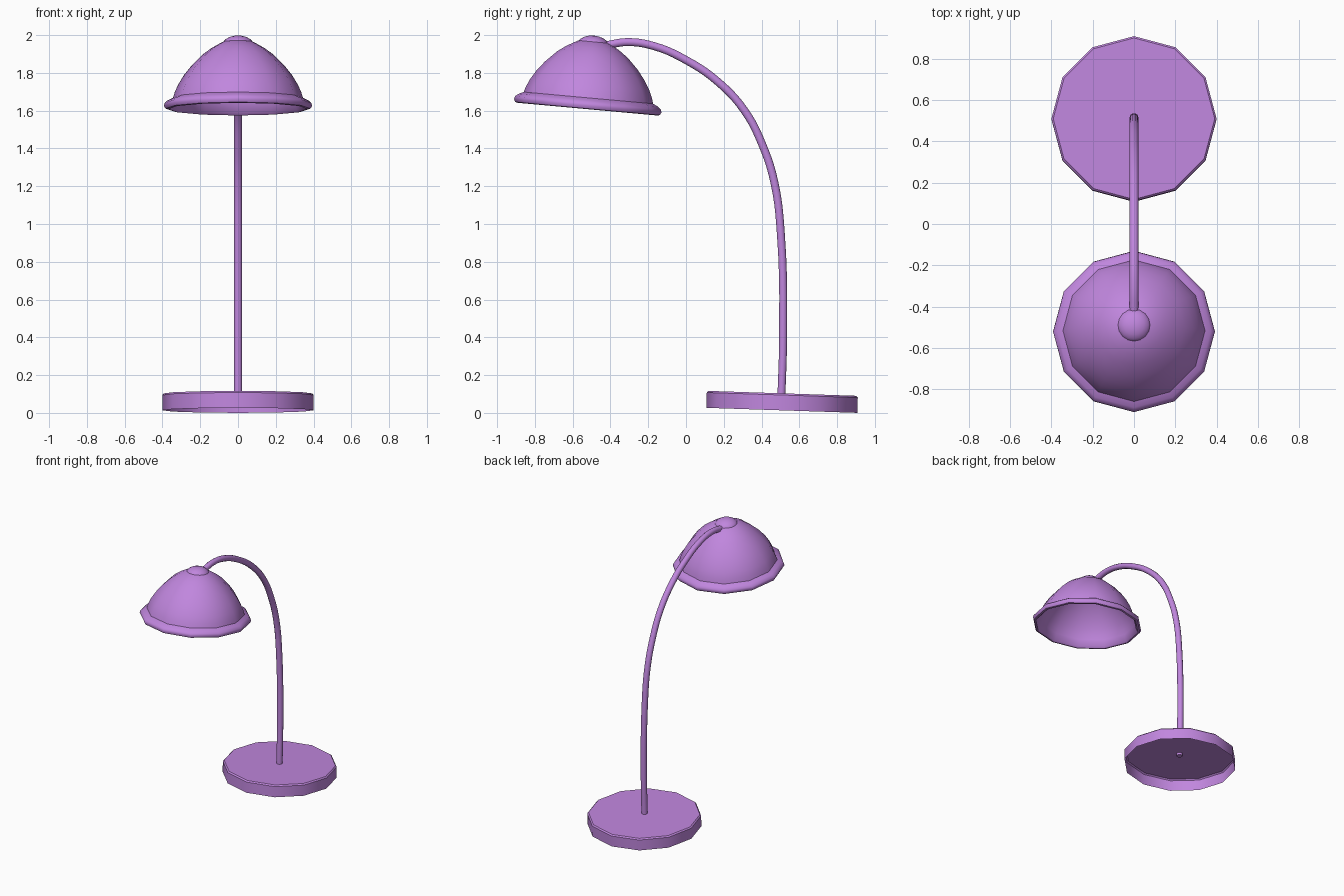
import bpy, bmesh, math
from mathutils import Vector

if "Cube" in bpy.data.objects:
    bpy.data.objects.remove(bpy.data.objects["Cube"])

purple = bpy.data.materials.new("purple")
purple.diffuse_color = (0.53, 0.24, 0.73, 1)
purple.use_nodes = True
purple.node_tree.nodes["Principled BSDF"].inputs["Base Color"].default_value = purple.diffuse_color


def lathe(name, profile, loc, tilt, sides=12):
    """Spin a (radius, height) profile round z, then lean it back."""
    bm = bmesh.new()
    vs = [bm.verts.new((r, 0, h)) for r, h in profile]
    es = [bm.edges.new(p) for p in zip(vs, vs[1:])]
    bmesh.ops.spin(bm, geom=vs + es, cent=(0, 0, 0), axis=(0, 0, 1),
                   angle=math.tau, steps=sides)
    bmesh.ops.remove_doubles(bm, verts=bm.verts, dist=1e-4)
    bmesh.ops.recalc_face_normals(bm, faces=bm.faces)
    me = bpy.data.meshes.new(name)
    bm.to_mesh(me)
    bm.free()
    ob = bpy.data.objects.new(name, me)
    bpy.context.collection.objects.link(ob)
    ob.location = loc
    ob.rotation_euler.x = -math.radians(tilt)
    me.materials.append(purple)
    bpy.context.view_layer.objects.active = ob
    ob.select_set(True)
    bpy.ops.object.shade_smooth_by_angle(angle=math.radians(42))
    ob.select_set(False)
    return ob


# Base: hollow twelve-sided disc, open underneath
lathe("base", [(0, 0.09), (0.391, 0.09), (0.4, 0.081), (0.4, 0)],
      (0, 0.507, 0.0135), 1.9)

# Shade: thin dome with a rolled lip
shade_loc, shade_tilt = (0, -0.522, 1.608), 5.2
lathe("shade", [(0, 0.372), (0.083, 0.357), (0.14, 0.325), (0.188, 0.29),
                (0.246, 0.232), (0.287, 0.18), (0.317, 0.13), (0.335, 0.09),
                (0.344, 0.06), (0.372, 0.047), (0.388, 0.033), (0.392, 0.018),
                (0.384, 0.003), (0.37, 0), (0.357, 0.012), (0.344, 0.06)],
      shade_loc, shade_tilt)

# Cap: flattened ball on top of the shade
cap = [(0.083 * math.cos(a), 0.341 + 0.05 * math.sin(a))
       for a in (math.pi / 2 - math.pi * i / 10 for i in range(11))]
cap[0], cap[-1] = (0, cap[0][1]), (0, cap[-1][1])
lathe("cap", cap, shade_loc, shade_tilt, 16)

# Stem: round tube arching from the base to the cap
path = [(0.505, 0.085), (0.514, 0.4), (0.502, 0.95), (0.468, 1.22),
        (0.404, 1.42), (0.31, 1.6), (0.17, 1.752), (0.0, 1.868),
        (-0.17, 1.942), (-0.31, 1.963), (-0.43, 1.945)]
cu = bpy.data.curves.new("stem", 'CURVE')
cu.dimensions = '3D'
cu.bevel_depth = 0.022
cu.bevel_resolution = 3
cu.resolution_u = 5
cu.use_fill_caps = True
sp = cu.splines.new('BEZIER')
sp.bezier_points.add(len(path) - 1)
for p, (y, z) in zip(sp.bezier_points, path):
    p.co = Vector((0, y, z))
    p.handle_left_type = p.handle_right_type = 'AUTO'
cu.materials.append(purple)
bpy.context.collection.objects.link(bpy.data.objects.new("stem", cu))
